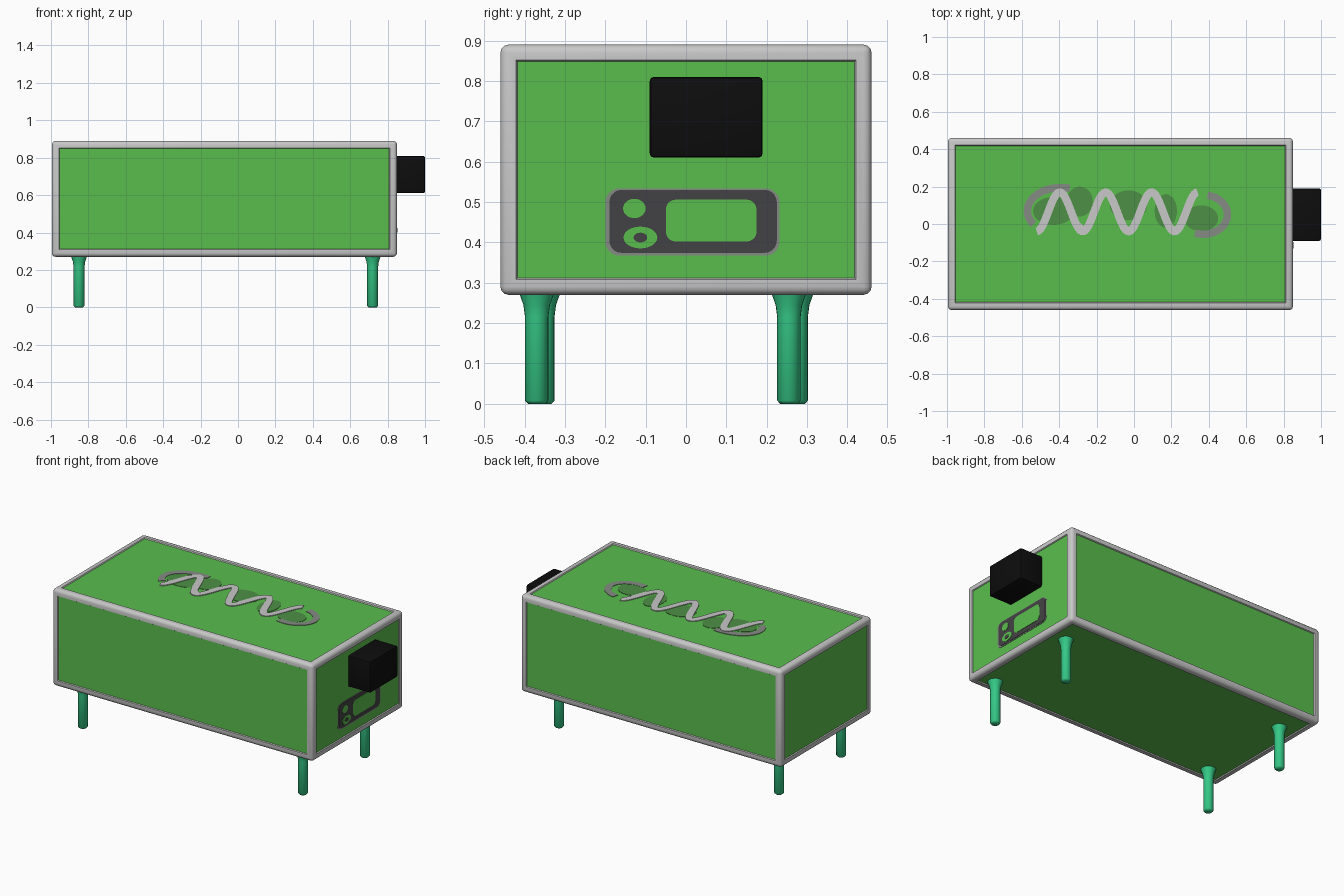
import bpy, bmesh, math
from mathutils import Vector

if "Cube" in bpy.data.objects:
    bpy.data.objects.remove(bpy.data.objects["Cube"])


def material(name, r, g, b):
    m = bpy.data.materials.new(name)
    m.diffuse_color = (r, g, b, 1)
    m.use_nodes = True
    m.node_tree.nodes["Principled BSDF"].inputs["Base Color"].default_value = m.diffuse_color
    return m


GREEN = material("panel green", 0.102, 0.515, 0.076)
LIGHT = material("frame light grey", 0.58, 0.58, 0.58)
TEAL = material("leg teal green", 0.035, 0.58, 0.24)
BLACK = material("black", 0.004, 0.004, 0.004)
DARK = material("dark grey", 0.055, 0.055, 0.058)
MID = material("mid grey", 0.24, 0.26, 0.23)
SHADE = material("deep green", 0.075, 0.28, 0.062)


def finish(name, bm, *mats):
    bmesh.ops.recalc_face_normals(bm, faces=bm.faces[:])
    me = bpy.data.meshes.new(name)
    bm.to_mesh(me)
    bm.free()
    for m in mats:
        me.materials.append(m)
    ob = bpy.data.objects.new(name, me)
    bpy.context.collection.objects.link(ob)
    return ob


def smooth(ob, degrees=40):
    bpy.ops.object.select_all(action='DESELECT')
    bpy.context.view_layer.objects.active = ob
    ob.select_set(True)
    bpy.ops.object.shade_smooth_by_angle(angle=math.radians(degrees))


def box(lo, hi, bevel, segments):
    bm = bmesh.new()
    bmesh.ops.create_cube(bm, size=1)
    lo, hi = Vector(lo), Vector(hi)
    for v in bm.verts:
        v.co = Vector([(lo[i] + hi[i]) / 2 + v.co[i] * (hi[i] - lo[i]) for i in range(3)])
    bmesh.ops.bevel(bm, geom=bm.edges[:], offset=bevel, segments=segments,
                    profile=0.5, affect='EDGES')
    return bm


def plate(name, outline, to3d, thick, mat):
    """Thin flat plate from a 2D outline; to3d maps (u, v, height)."""
    bm = bmesh.new()
    a = [bm.verts.new(to3d(u, v, 0)) for u, v in outline]
    b = [bm.verts.new(to3d(u, v, thick)) for u, v in outline]
    bm.faces.new(a)
    bm.faces.new(b)
    n = len(a)
    for i in range(n):
        j = (i + 1) % n
        bm.faces.new((a[i], a[j], b[j], b[i]))
    return finish(name, bm, mat)


def rounded_rect(u0, u1, v0, v1, r):
    pts = []
    for k, (cu, cv) in enumerate([(u1 - r, v1 - r), (u0 + r, v1 - r),
                                  (u0 + r, v0 + r), (u1 - r, v0 + r)]):
        for i in range(6):
            t = math.pi / 2 * (k + i / 5)
            pts.append((cu + r * math.cos(t), cv + r * math.sin(t)))
    return pts


def ellipse(cu, cv, ru, rv, a0=0, a1=360, n=28, closed=True):
    out = []
    for i in range(n):
        t = math.radians(a0 + (a1 - a0) * i / (n if closed else n - 1))
        out.append((cu + ru * math.cos(t), cv + rv * math.sin(t)))
    return out


def ribbon(path, width):
    """Outline of a constant-width band along a 2D path."""
    left, right = [], []
    for i, p in enumerate(path):
        d = Vector(path[min(i + 1, len(path) - 1)]) - Vector(path[max(i - 1, 0)])
        d.normalize()
        n = Vector((-d.y, d.x)) * width / 2
        left.append(tuple(Vector(p) + n))
        right.append(tuple(Vector(p) - n))
    return left + right[::-1]


# Body: rounded grey frame with six slightly recessed green panels
X0, X1, Y, Z0, Z1 = -0.995, 0.85, 0.46, 0.27, 0.89
RECESS = 0.006
bm = box((X0, -Y, Z0), (X1, Y, Z1), 0.02, 3)
panels = sorted(bm.faces, key=lambda f: -f.calc_area())[:60]
panels = [f for f in panels if max(abs(c) for c in f.normal) > 0.999 and f.calc_area() > 0.2]
bmesh.ops.inset_individual(bm, faces=panels, thickness=0.026, depth=0)
bmesh.ops.inset_individual(bm, faces=panels, thickness=0.005, depth=-RECESS)
for f in bm.faces:
    f.material_index = 1
for f in panels:
    f.material_index = 0
smooth(finish("cabinet_body", bm, GREEN, LIGHT))

# Black box on the right end
smooth(finish("black_end_box", box((0.835, -0.09, 0.61), (1.0, 0.19, 0.81), 0.01, 2), BLACK))

# Legs: turned posts flaring where they meet the underside
PROFILE = [(0.022, 0), (0.029, 0.008), (0.029, 0.215), (0.033, 0.245), (0.046, 0.282)]
for name, x, y in (("front_right_leg", 0.72, -0.37), ("back_right_leg", 0.72, 0.255),
                   ("front_left_leg", -0.85, -0.355), ("back_left_leg", -0.85, 0.273)):
    bm = bmesh.new()
    N = 20
    rings = [[bm.verts.new((x + r * math.cos(2 * math.pi * i / N),
                            y + r * math.sin(2 * math.pi * i / N), z)) for i in range(N)]
             for r, z in PROFILE]
    for a, b in zip(rings, rings[1:]):
        for i in range(N):
            j = (i + 1) % N
            bm.faces.new((a[i], a[j], b[j], b[i]))
    bm.faces.new(rings[0])
    bm.faces.new(rings[-1])
    smooth(finish(name, bm, TEAL), 60)


# Control panel on the right end: u is y, v is z
def on_end(u, v, h):
    return (X1 - RECESS - 0.001 + h, u, v)


plate("control_panel_rim", rounded_rect(-0.20, 0.232, 0.367, 0.534, 0.035), on_end, 0.003, MID)
plate("control_panel", rounded_rect(-0.19, 0.225, 0.374, 0.53, 0.03), on_end, 0.005, DARK)
plate("control_window", rounded_rect(-0.05, 0.175, 0.402, 0.506, 0.025), on_end, 0.007, GREEN)
plate("upper_dial", ellipse(-0.128, 0.484, 0.028, 0.024), on_end, 0.007, GREEN)
plate("lower_dial", ellipse(-0.113, 0.412, 0.042, 0.027), on_end, 0.007, GREEN)
plate("lower_dial_centre", ellipse(-0.113, 0.412, 0.017, 0.012), on_end, 0.009, DARK)


# Abstract wave ornament on the top: u is x, v is y
def on_top(u, v, h):
    return (u, v, Z1 - RECESS - 0.001 + h)


for i, (u, v, ru, rv) in enumerate([(-0.43, 0.07, 0.11, 0.075), (-0.29, 0.12, 0.07, 0.08),
                                    (-0.03, 0.10, 0.10, 0.08), (0.17, 0.07, 0.06, 0.09),
                                    (0.36, 0.03, 0.09, 0.07)]):
    plate(f"ornament_shade_{i + 1}", ellipse(u, v, ru, rv), on_top, 0.003, SHADE)
plate("ornament_left_curl", ribbon(ellipse(-0.39, 0.07, 0.18, 0.125, 75, 215, 24, False), 0.04),
      on_top, 0.004, MID)
plate("ornament_right_curl", ribbon(ellipse(0.37, 0.05, 0.13, 0.105, 80, -110, 24, False), 0.04),
      on_top, 0.004, MID)
wave = []
for i in range(97):
    t = i / 96
    wave.append((-0.52 + 0.86 * t, 0.065 - 0.105 * math.cos(2 * math.pi * 3.5 * t)))
plate("ornament_wave", ribbon(wave, 0.042), on_top, 0.006, LIGHT)
